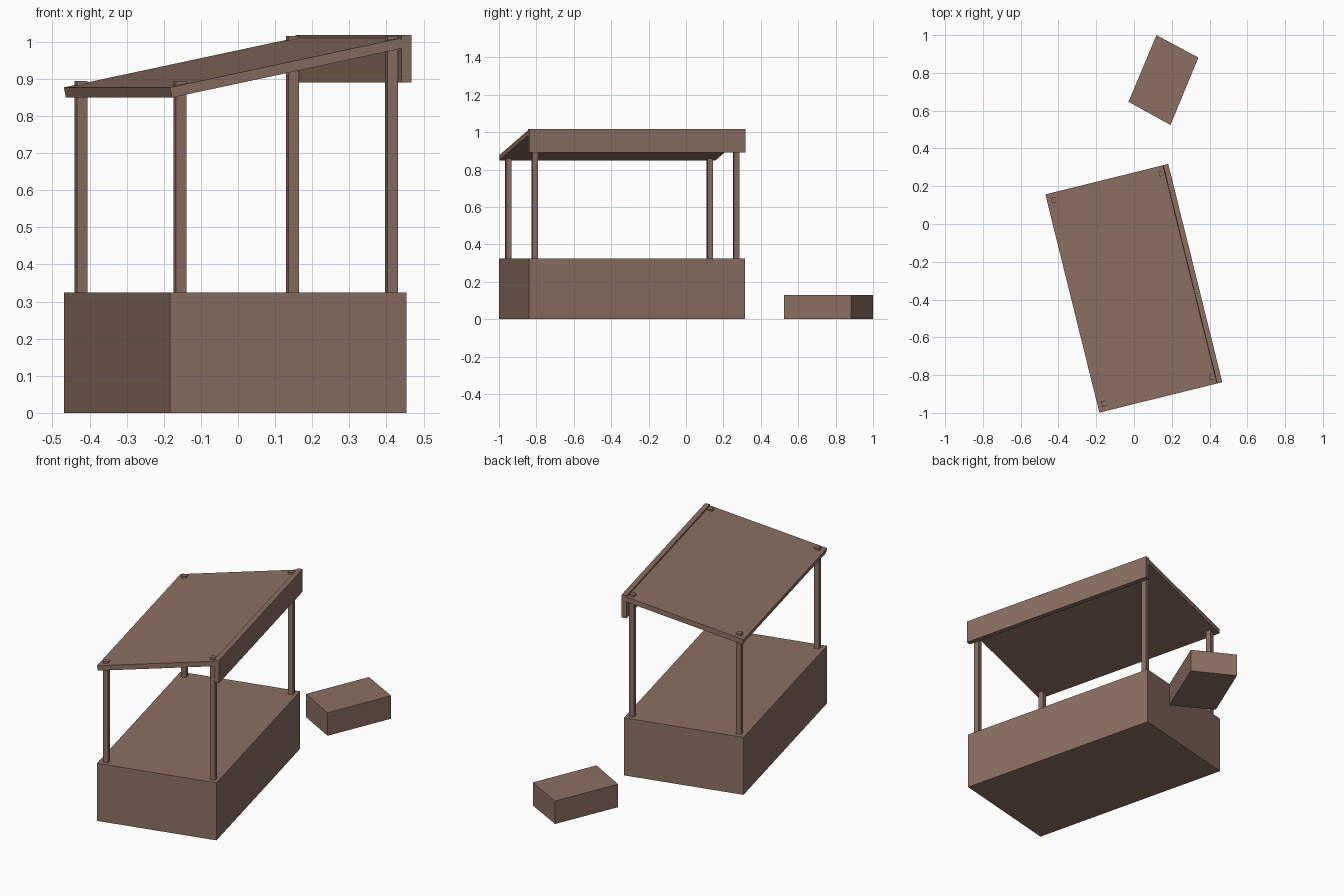
import bpy
import bmesh
from math import radians, atan2
from mathutils import Matrix, Vector

if "Cube" in bpy.data.objects:
    bpy.data.objects.remove(bpy.data.objects["Cube"], do_unlink=True)

# One brown wood colour
wood = bpy.data.materials.new("brown_wood")
wood.use_nodes = True
colour = (0.266, 0.159, 0.12, 1)
wood.diffuse_color = colour
wood.node_tree.nodes["Principled BSDF"].inputs["Base Color"].default_value = colour

# The stall is turned about z; its parts are laid out in its own axes
STALL = Matrix.Translation((-0.0075, -0.342, 0)) @ Matrix.Rotation(radians(13.9), 4, "Z")
HALF_W, HALF_L, BASE_H = 0.3285, 0.595, 0.325


def finish(name, bm):
    bmesh.ops.recalc_face_normals(bm, faces=bm.faces)
    mesh = bpy.data.meshes.new(name)
    bm.to_mesh(mesh)
    bm.free()
    mesh.materials.append(wood)
    obj = bpy.data.objects.new(name, mesh)
    bpy.context.collection.objects.link(obj)
    return obj


def box(name, low, high, frame=STALL):
    low, high = Vector(low), Vector(high)
    bm = bmesh.new()
    place = Matrix.Translation((low + high) / 2) @ Matrix.Diagonal((*(high - low), 1))
    bmesh.ops.create_cube(bm, size=1, matrix=frame @ place)
    return finish(name, bm)


# Solid counter base
box("counter_base", (-HALF_W, -HALF_L, 0), (HALF_W, HALF_L, BASE_H))

# Four posts, poking slightly through the roof
P = 0.0145
for side, u, top in (("low", -0.291, 0.895), ("high", 0.296, 1.015)):
    for end, v in (("front", -0.555), ("back", 0.555)):
        box(f"{side}_{end}_post", (u - P, v - P, BASE_H), (u + P, v + P, top))

# Tilted roof slab, hinged at its low top edge
run, rise = 0.641, 0.133
tilt = Matrix.Translation((-HALF_W, 0, 0.877)) @ Matrix.Rotation(-atan2(rise, run), 4, "Y")
box("roof_slab", (0, -HALF_L, -0.028), (Vector((run, rise)).length, HALF_L, 0), STALL @ tilt)

# Fascia board along the high side
box("fascia_board", (0.314, -HALF_L, 0.89), (0.342, HALF_L, 1.018))

# Separate low crate, slightly skewed in plan
bm = bmesh.new()
plan = [(0.119, 1.0), (0.341, 0.881), (0.193, 0.524), (-0.029, 0.647)]
face = bm.faces.new([bm.verts.new((x, y, 0)) for x, y in plan])
result = bmesh.ops.extrude_face_region(bm, geom=[face])
top_verts = [g for g in result["geom"] if isinstance(g, bmesh.types.BMVert)]
bmesh.ops.translate(bm, verts=top_verts, vec=(0, 0, 0.13))
if not any(len(f.verts) == 4 and all(v.co.z < 0.001 for v in f.verts) for f in bm.faces):
    bmesh.ops.holes_fill(bm, edges=bm.edges[:], sides=4)
finish("low_crate", bm)
